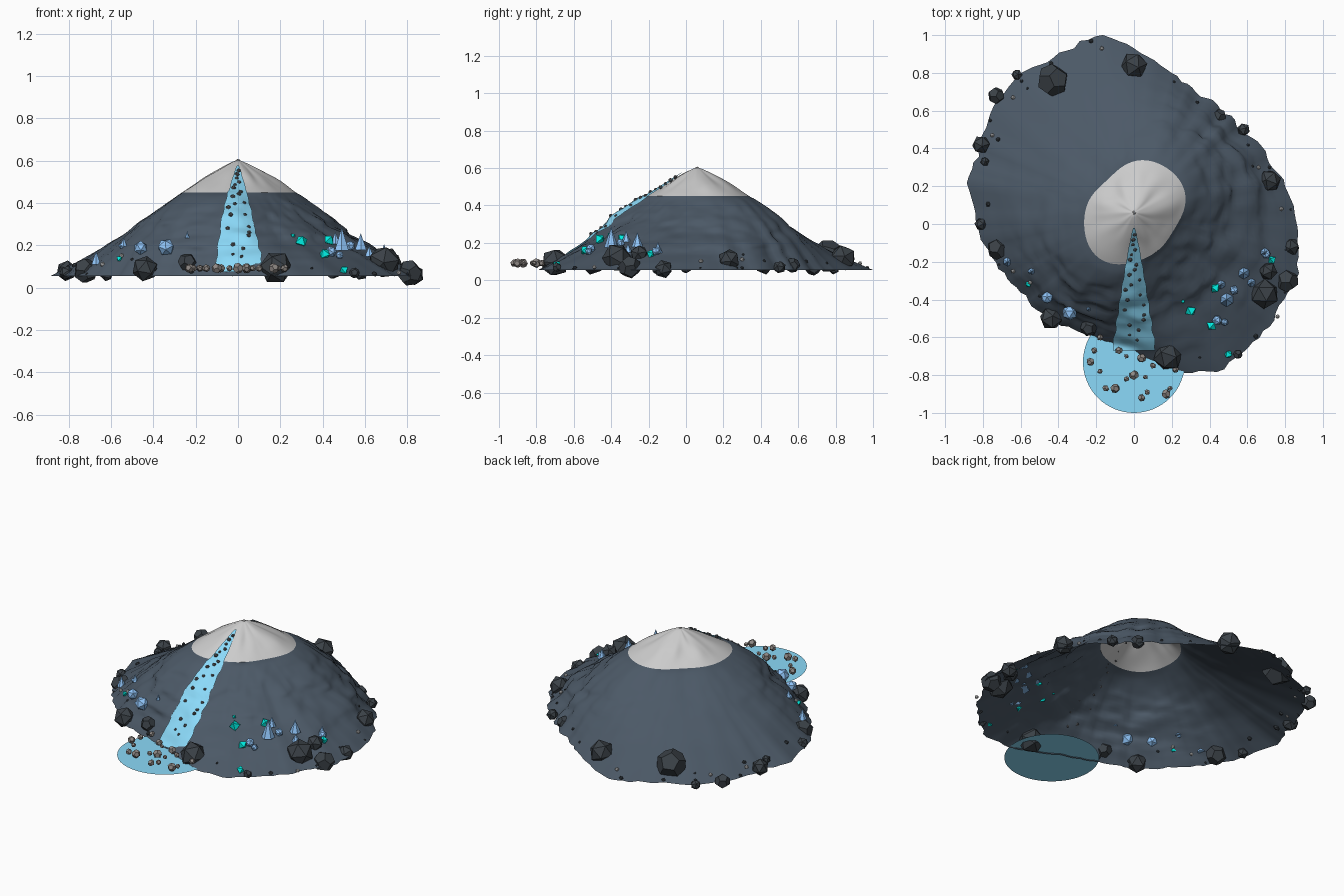
import bpy, bmesh, math, random
from mathutils import Vector, Matrix, Euler, noise
from mathutils.bvhtree import BVHTree

if "Cube" in bpy.data.objects:
    bpy.data.objects.remove(bpy.data.objects["Cube"])

random.seed(4)
PY, BASE, SNOW, TOP = 0.06, 0.055, 0.45, 0.605


def material(name, rgb):
    m = bpy.data.materials.new(name)
    m.diffuse_color = (*rgb, 1)
    m.use_nodes = True
    m.node_tree.nodes["Principled BSDF"].inputs["Base Color"].default_value = m.diffuse_color
    return m


SLATE = material("slate", (0.072, 0.10, 0.135))
ROCK = material("dark_rock", (0.043, 0.053, 0.063))
ICE = material("ice", (0.26, 0.70, 0.95))
BLUE = material("blue_crystal", (0.28, 0.56, 0.95))
CYAN = material("cyan_crystal", (0.0, 0.90, 0.80))
GRAVEL = material("gravel", (0.27, 0.245, 0.23))
STONE = material("stone", (0.12, 0.12, 0.125))


def finish(bm, name, mat=None, smooth=False):
    me = bpy.data.meshes.new(name)
    bm.to_mesh(me)
    bm.free()
    ob = bpy.data.objects.new(name, me)
    bpy.context.collection.objects.link(ob)
    if mat:
        me.materials.append(mat)
    for p in me.polygons:
        p.use_smooth = smooth
    return ob


# base outline radius every 10 degrees around the peak
OUTLINE = [.85, .81, .78, .75, .71, .72, .72, .73, .80, .87, .955, .935,
           .925, .96, .94, .91, .885, .89, .84, .82, .78, .75, .73, .72,
           .70, .69, .71, .73, .82, .91, .95, .94, .93, .92, .92, .885]


def outline(a):
    d = math.degrees(a) / 10 % 36
    i = int(d)
    return OUTLINE[i] + (OUTLINE[(i + 1) % 36] - OUTLINE[i]) * (d - i)


def base_radius(a):
    return outline(a) + 0.022 * noise.noise((9 * math.cos(a), 9 * math.sin(a), 3)) \
        + 0.014 * noise.noise((22 * math.cos(a), 22 * math.sin(a), 8))


def snow_radius(a):
    return 0.263 + 0.036 * math.cos(2 * (a - math.radians(48))) + 0.005 * math.sin(5 * a)


def slope_point(a, z):
    if z >= SNOW:
        f = (TOP - z) / (TOP - SNOW)
        r = snow_radius(a) * f ** 0.86
        r += 0.018 * math.sin(math.pi * f) * noise.noise((2.5 * math.cos(a), 2.5 * math.sin(a), z * 12))
    else:
        # short sides bulge and drop steeply, long sides flare out
        f = (SNOW - z) / (SNOW - BASE)
        rs = snow_radius(a)
        bulge = 1.15 + 2.6 * (outline(a) - 0.88)
        r = rs + (base_radius(a) - rs) * f ** bulge
        # crags, weaker on the smooth back-left side
        rough = 0.6 - 0.4 * math.cos(a - math.radians(135))
        p = Vector((2.6 * math.cos(a), 2.6 * math.sin(a), z * 13))
        r += 0.042 * rough * math.sin(math.pi * f) * noise.fractal(p, 1, 2, 3)
    return Vector((r * math.cos(a), PY + r * math.sin(a), z))


def shell(bm, z0, z1, rings, n=144):
    prev = None
    for k in range(rings + 1):
        z = z0 + (z1 - z0) * k / rings
        if z > TOP - 1e-6:
            row = [bm.verts.new((0, PY, TOP))] * n
        else:
            row = [bm.verts.new(slope_point(math.tau * i / n, z)) for i in range(n)]
        if prev:
            for i in range(n):
                j = (i + 1) % n
                if row[i] is row[j]:
                    bm.faces.new((prev[i], prev[j], row[i]))
                else:
                    bm.faces.new((prev[i], prev[j], row[j], row[i]))
        prev = row


# mountain shell, open underneath, with a snow cap
bm = bmesh.new()
shell(bm, BASE, SNOW, 36)
finish(bm, "mountain_slope", SLATE, True)
bm = bmesh.new()
shell(bm, SNOW, TOP, 14)
finish(bm, "snow_cap", None, True)
bm = bmesh.new()
shell(bm, BASE, SNOW, 36)
shell(bm, SNOW, TOP, 14)
tree = BVHTree.FromBMesh(bm)
bm.free()


def ground(x, y):
    hit = tree.ray_cast(Vector((x, y, 2)), Vector((0, 0, -1)))[0]
    return max(hit.z, BASE + .01) if hit else BASE + 0.01


# glacier tongue draped on the front slope
bm = bmesh.new()
rows = []
for k in range(49):
    t = k / 48
    y = -0.02 - 0.65 * t
    w = 0.004 + 0.112 * t ** 0.85 + 0.005 * math.sin(k * 0.9) * t
    rows.append([bm.verts.new((w * s / 4, y, ground(w * s / 4, y) + 0.01)) for s in range(-4, 5)])
for a, b in zip(rows, rows[1:]):
    for i in range(8):
        bm.faces.new((a[i], b[i], b[i + 1], a[i + 1]))
finish(bm, "glacier", ICE, True)

# flat ice pool
bm = bmesh.new()
bmesh.ops.create_circle(bm, cap_ends=True, segments=64, radius=0.27,
                        matrix=Matrix.Translation((0, -0.73, 0.06)))
finish(bm, "ice_pool", ICE)


def lump(bm, kind, x, y, z, r, h=None):
    rot = Euler([random.uniform(0, 6.28) for _ in range(3)]).to_matrix().to_4x4()
    m = Matrix.Translation((x, y, z)) @ rot
    if kind == "ico":
        bmesh.ops.create_icosphere(bm, subdivisions=1, radius=r, matrix=m)
    elif kind == "dodeca":
        src = bmesh.new()
        bmesh.ops.create_icosphere(src, subdivisions=1, radius=1)
        vs = [bm.verts.new(m @ (f.calc_center_median().normalized() * r)) for f in src.faces]
        for v in src.verts:
            u = v.normal.orthogonal().normalized()
            w = v.normal.cross(u)
            ring = sorted(v.link_faces, key=lambda f: math.atan2(
                f.calc_center_median().dot(w), f.calc_center_median().dot(u)))
            bm.faces.new([vs[f.index] for f in ring])
        src.free()
    elif kind == "octa":
        bmesh.ops.create_uvsphere(bm, u_segments=4, v_segments=2, radius=r, matrix=m)
    else:
        bmesh.ops.create_cone(bm, cap_ends=True, segments=6, radius1=r, radius2=0, depth=h,
                              matrix=Matrix.Translation((x, y, z)))


# boulders around the foot (x, y, z, radius)
boulders = [(-.43, .76, .13, .088), (0, .84, .12, .072), (-.62, .79, .06, .03), (-.73, .68, .07, .045),
            (-.81, .42, .08, .05), (-.79, .33, .09, .025), (-.72, -.13, .08, .06), (-.81, -.0, .07, .035),
            (-.44, -.5, .09, .062), (-.24, -.55, .12, .045), (.18, -.70, .095, .08), (.69, -.37, .12, .08),
            (.81, -.30, .07, .062), (.72, .23, .11, .06), (.58, .5, .07, .035), (.45, .57, .08, .04),
            (.71, -.25, .14, .05), (.83, -.12, .06, .05), (.55, -.69, .07, .025)]
bm = bmesh.new()
for i, b in enumerate(boulders):
    lump(bm, "dodeca" if i % 3 == 0 else "ico", *b)
for i in range(26):
    a = random.uniform(0, math.tau)
    f = random.uniform(.88, .99)
    x, y = f * base_radius(a) * math.cos(a), PY + f * base_radius(a) * math.sin(a)
    lump(bm, "ico", x, y, ground(x, y), random.uniform(.006, .014))
finish(bm, "boulders", ROCK)

# blue ice spires (x, y, radius, height)
bm = bmesh.new()
for x, y, r, h in [(.49, -.40, .038, .11), (.58, -.26, .032, .08), (.69, -.15, .025, .06),
                   (.46, -.32, .024, .06), (.62, -.31, .024, .05), (-.54, -.25, .018, .045),
                   (-.67, -.2, .025, .065), (-.24, -.45, .012, .035)]:
    lump(bm, "cone", x, y, ground(x, y) + h * .5, r, h)
finish(bm, "ice_spires", BLUE)

# rounded blue crystals
bm = bmesh.new()
for x, y, r in [(-.34, -.47, .042), (-.46, -.39, .034), (.44, -.51, .027), (.48, -.52, .02),
                (.53, -.35, .025), (.70, -.16, .025), (-.55, -.25, .015)]:
    lump(bm, "ico", x, y, ground(x, y) + r * .7, r)
finish(bm, "blue_crystals", BLUE)

# cyan crystals
bm = bmesh.new()
for x, y, r in [(.30, -.46, .033), (.43, -.34, .03), (.41, -.54, .03), (.50, -.69, .025),
                (.73, -.19, .025), (-.56, -.32, .018), (.26, -.41, .012)]:
    lump(bm, "octa", x, y, ground(x, y) + r * .5, r)
finish(bm, "cyan_crystals", CYAN)

# gravel on the pool and down the glacier
bm = bmesh.new()
for x, y, r in [(-.21, -.67, .017), (-.23, -.73, .022), (-.18, -.78, .014), (-.15, -.87, .018), (-.10, -.87, .025),
                (-.04, -.82, .015), (0, -.80, .026), (.06, -.81, .013), (.04, -.71, .024), (.04, -.92, .02),
                (.07, -.89, .015), (.17, -.90, .025), (.19, -.87, .014), (.1, -.75, .016), (-.08, -.67, .02),
                (-.18, -.6, .017), (.22, -.77, .018), (-.04, -.7, .012)]:
    lump(bm, "dodeca", x, y, .092, r)
finish(bm, "pool_gravel", GRAVEL)
bm = bmesh.new()
for i in range(22):
    t = (i + 1) / 23
    x, y = random.uniform(-.09, .09) * t, -.03 - .61 * t
    lump(bm, "ico", x, y, ground(x, y) + .01, random.uniform(.008, .013))
finish(bm, "glacier_stones", STONE)

# loose snow chips
bm = bmesh.new()
for x, y in [(-.64, .67), (.78, .08), (.76, -.49), (-.64, -.25), (-.55, -.31), (-.75, .47), (.66, .3), (-.17, .93)]:
    lump(bm, "ico", x, y, ground(x, y) + .006, .012)
lump(bm, "ico", 0, PY, TOP - .008, .012)
finish(bm, "snow_chips")
